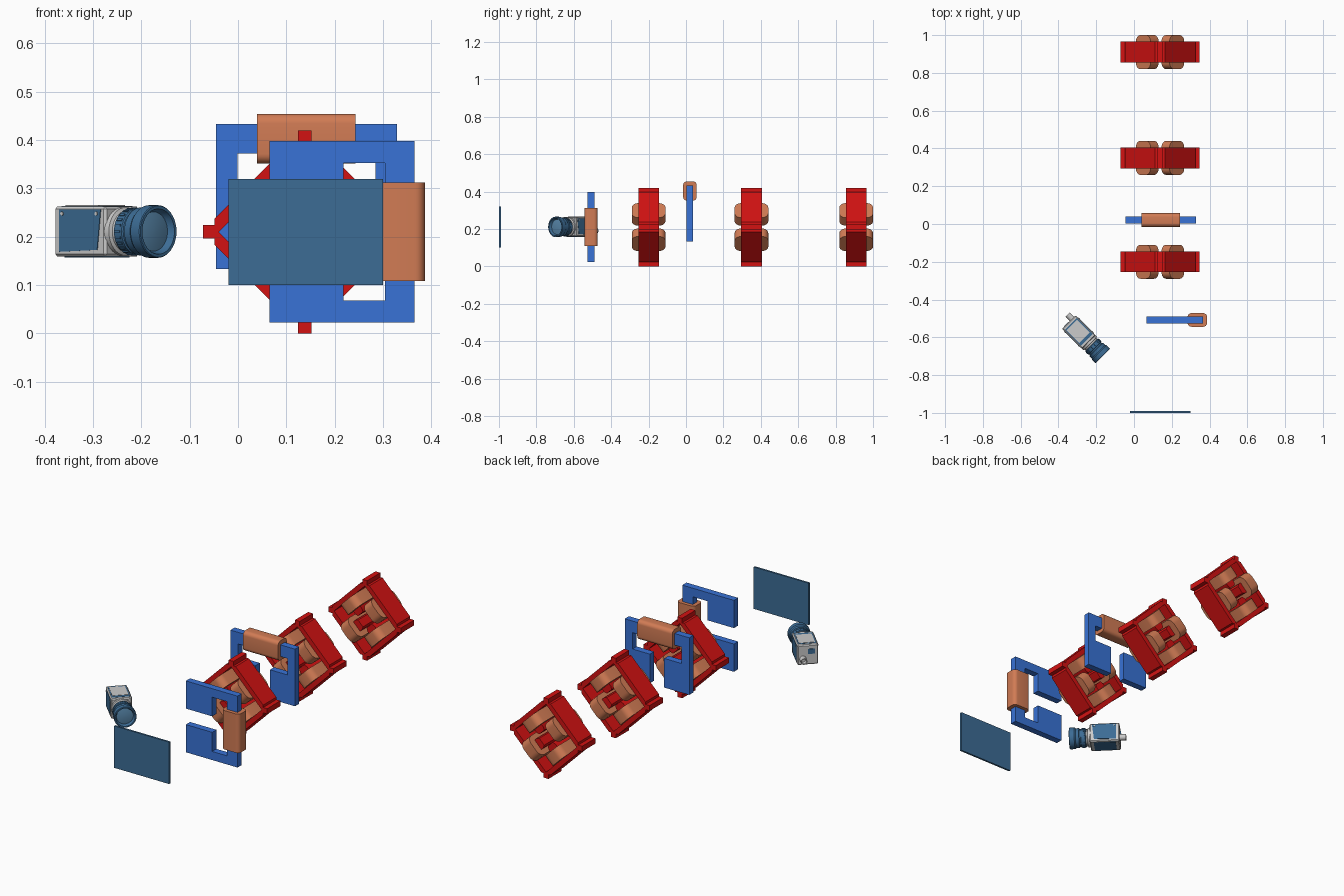
import bpy, bmesh
from math import pi, cos, sin, radians
from mathutils import Matrix, Vector

if "Cube" in bpy.data.objects:
    bpy.data.objects.remove(bpy.data.objects["Cube"])


def material(name, rgb):
    m = bpy.data.materials.new(name)
    m.diffuse_color = (*rgb, 1)
    m.use_nodes = True
    m.node_tree.nodes["Principled BSDF"].inputs["Base Color"].default_value = m.diffuse_color
    return m


RED = material("red_paint", (0.65, 0.006, 0.006))
BLUE = material("blue_paint", (0.04, 0.17, 0.67))
COPPER = material("copper", (0.64, 0.2, 0.09))
STEEL = material("steel_blue", (0.045, 0.15, 0.3))
GLASS = material("lens_glass", (0.1, 0.25, 0.42))
T = Matrix.Translation


def finish(name, bm, mat, matrix, angle=35):
    bm.transform(matrix)
    bmesh.ops.recalc_face_normals(bm, faces=bm.faces)
    me = bpy.data.meshes.new(name)
    bm.to_mesh(me)
    bm.free()
    for p in me.polygons:
        p.use_smooth = True
    me.set_sharp_from_angle(angle=radians(angle))
    if mat:
        me.materials.append(mat)
    ob = bpy.data.objects.new(name, me)
    bpy.context.collection.objects.link(ob)
    return ob


def prism(name, pts, depth, mat, matrix):
    """Profile in local XY, extruded symmetrically along local Z."""
    bm = bmesh.new()
    f = bm.faces.new([bm.verts.new((x, y, -depth / 2)) for x, y in pts])
    ext = bmesh.ops.extrude_face_region(bm, geom=[f])["geom"]
    bmesh.ops.translate(bm, vec=(0, 0, depth),
                        verts=[v for v in ext if isinstance(v, bmesh.types.BMVert)])
    return finish(name, bm, mat, matrix)


def box(name, center, size, mat=None, matrix=Matrix(), bevel=0):
    bm = bmesh.new()
    bmesh.ops.create_cube(bm, size=1, matrix=T(center) @ Matrix.Diagonal((*size, 1)))
    if bevel:
        bmesh.ops.bevel(bm, geom=bm.edges[:], offset=bevel, segments=1, affect='EDGES')
    return finish(name, bm, mat, matrix)


def rounded_rect(w, h, r, n=6):
    pts = []
    for k, (sx, sy) in enumerate([(1, 1), (-1, 1), (-1, -1), (1, -1)]):
        for i in range(n + 1):
            a = (k + i / n) * pi / 2
            pts.append((sx * (w / 2 - r) + r * cos(a), sy * (h / 2 - r) + r * sin(a)))
    return pts


def lathe(name, profile, mat, matrix, n=40):
    """Profile of (x, radius) revolved about local X; ends are capped."""
    bm = bmesh.new()
    rings = [[bm.verts.new((x, r * cos(2 * pi * i / n), r * sin(2 * pi * i / n)))
              for i in range(n)] for x, r in profile]
    for a, b in zip(rings, rings[1:]):
        for i in range(n):
            j = (i + 1) % n
            bm.faces.new((a[i], a[j], b[j], b[i]))
    bm.faces.new(rings[0])
    bm.faces.new(rings[-1])
    return finish(name, bm, mat, matrix)


# local XY profile -> world XZ plane, local Z -> world -Y
UPRIGHT = Matrix.Rotation(pi / 2, 4, 'X')

# Viewing screen at the front
box("screen", (0.14, -0.995, 0.21), (0.32, 0.01, 0.22), STEEL)

# Quadrupole magnets: four yoke quarters with poles, coils and corner lugs
half = [(0.02, 0.035), (0.028, 0.05), (0.028, 0.126), (0.126, 0.126),
        (0.132, 0.132), (0.113, 0.151)]
quarter = half + [(-x, y) for x, y in reversed(half)]
for q, y in enumerate((-0.2, 0.35, 0.91), 1):
    base = T((0.138, y, 0.21)) @ UPRIGHT
    for k in range(4):
        turn = base @ Matrix.Rotation(pi / 4 + k * pi / 2, 4, 'Z')
        prism(f"quad_{q}_yoke_{k + 1}", quarter, 0.11, RED, turn)
        coil = turn @ T((0, 0.096, 0)) @ Matrix.Rotation(pi / 2, 4, 'X')
        prism(f"quad_{q}_coil_{k + 1}", rounded_rect(0.11, 0.18, 0.034), 0.06, COPPER, coil)
        box(f"quad_{q}_lug_{k + 1}", (0.194, 0, 0), (0.032, 0.028, 0.11), RED,
            base @ Matrix.Rotation(k * pi / 2, 4, 'Z'))

# C-shaped steering magnets: local origin at the back face, opening toward -X
upper = [(0, 0.1875), (-0.3, 0.1875), (-0.3, 0.042), (-0.147, 0.042),
         (-0.147, 0.1425), (-0.061, 0.1425)]
c_shape = upper + [(-0.061, -0.1425)] + [(x, -y) for x, y in reversed(upper[:-1])]
for name, pos, angle in (("side_steerer", (0.365, -0.508, 0.2105), 0),
                         ("top_steerer", (0.1415, 0.021, 0.433), pi / 2)):
    m = T(pos) @ UPRIGHT @ Matrix.Rotation(angle, 4, 'Z')
    prism(name + "_yoke", c_shape, 0.035, BLUE, m)
    prism(name + "_coil", rounded_rect(0.103, 0.072, 0.02), 0.204, COPPER,
          m @ T((-0.03, 0, 0)) @ Matrix.Rotation(pi / 2, 4, 'X'))

# Camera: local origin at the back centre, +X toward the lens
cam = T((-0.345, -0.519, 0.211)) @ Matrix.Rotation(-pi / 4, 4, 'Z')
box("camera_body", (0.075, 0, 0), (0.15, 0.102, 0.104), None, cam, 0.005)
# Tapered blue side panels, on left, right and bottom
panel = [(0.016, -0.042), (0.016, 0.046), (0.138, 0.046), (0.128, -0.038)]
for s, side in ((1, "left"), (-1, "right")):
    prism(f"camera_{side}_panel", panel, 0.004, STEEL, cam @ T((0, s * 0.0505, 0)) @ UPRIGHT)
    for x in (0.026, 0.126):
        lathe(f"camera_{side}_screw", [(-0.002, 0.004), (0.002, 0.004)], None,
              cam @ T((x, s * 0.0525, 0.037)) @ Matrix.Rotation(pi / 2, 4, 'Z'), 12)
box("camera_bottom_panel", (0.075, 0, -0.0515), (0.11, 0.08, 0.004), STEEL, cam)
box("camera_top_panel", (0.075, 0, 0.0515), (0.12, 0.088, 0.003), STEEL, cam)
box("camera_top_plate", (0.07, 0, 0.0525), (0.096, 0.078, 0.004), None, cam)
# Rear connectors
lathe("camera_plug", [(0, 0.016), (-0.032, 0.016), (-0.032, 0.011), (-0.01, 0.011)],
      None, cam @ T((0, 0.024, -0.02)), 24)
box("camera_socket", (0, -0.018, 0.018), (0.006, 0.034, 0.026), STEEL, cam)
# Lens flange, barrel with recessed front, grip ridges and glass
lathe("lens_flange", [(0.145, 0.05), (0.16, 0.05), (0.163, 0.043), (0.175, 0.043)], None, cam)
lathe("lens_barrel", [(0.17, 0.045), (0.173, 0.048), (0.195, 0.048), (0.197, 0.045),
                      (0.203, 0.045), (0.205, 0.05), (0.222, 0.05), (0.228, 0.0545),
                      (0.253, 0.0545), (0.255, 0.053), (0.255, 0.047), (0.245, 0.044),
                      (0.238, 0.038)], STEEL, cam)
for i in range(24):
    box("lens_grip", (0.184, 0, 0.048), (0.014, 0.005, 0.004), STEEL,
        cam @ Matrix.Rotation(i * pi / 12, 4, 'X'))
lathe("lens_glass", [(0.236, 0.042), (0.241, 0.041), (0.244, 0.024), (0.245, 0.004)], GLASS, cam)
